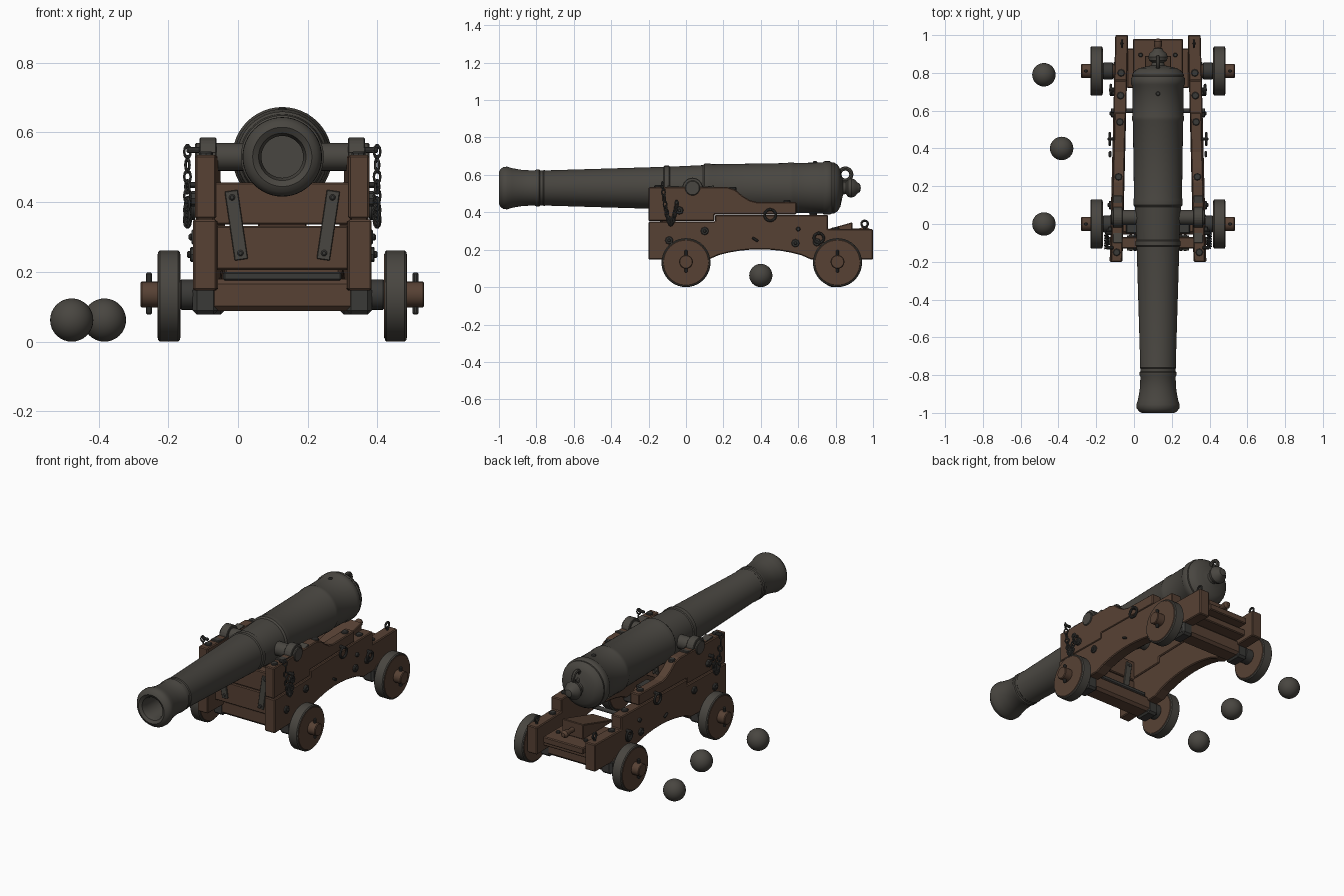
import bpy, bmesh, math
from mathutils import Vector, Matrix

if "Cube" in bpy.data.objects:
    bpy.data.objects.remove(bpy.data.objects["Cube"])

CX = 0.127   # centre line of the gun
BZ = 0.53    # height of the bore
X, Y, Z = Vector((1, 0, 0)), Vector((0, 1, 0)), Vector((0, 0, 1))


def material(name, rgb):
    m = bpy.data.materials.new(name)
    m.use_nodes = True
    m.diffuse_color = (*rgb, 1)
    m.node_tree.nodes["Principled BSDF"].inputs["Base Color"].default_value = (*rgb, 1)
    return m


WOOD = material("brown_wood", (0.095, 0.053, 0.034))
IRON = material("grey_iron", (0.066, 0.061, 0.052))
DARK = material("dark_iron", (0.042, 0.041, 0.038))


def finish(bm, name, mat, smooth=True, bevel=0):
    bmesh.ops.remove_doubles(bm, verts=bm.verts, dist=1e-5)
    bmesh.ops.recalc_face_normals(bm, faces=bm.faces)
    me = bpy.data.meshes.new(name)
    bm.to_mesh(me)
    bm.free()
    me.materials.append(mat)
    if smooth:
        me.polygons.foreach_set("use_smooth", [True] * len(me.polygons))
        me.set_sharp_from_angle(angle=math.radians(35))
    ob = bpy.data.objects.new(name, me)
    bpy.context.collection.objects.link(ob)
    if bevel:
        mod = ob.modifiers.new("soft_edges", "BEVEL")
        mod.width, mod.segments, mod.limit_method = bevel, 1, "ANGLE"
    return ob


def spin(bm, profile, centre, axis, seg=32, closed=False, stretch=None):
    """Revolve (along, radius) pairs around an axis."""
    m = Matrix.Translation(centre) @ axis.to_track_quat("Z", "Y").to_matrix().to_4x4()
    if stretch:
        m = m @ Matrix.Diagonal((*stretch, 1))
    rows = [[bm.verts.new(m @ Vector((r * math.cos(a), r * math.sin(a), t)))
             for a in (math.tau * i / seg for i in range(seg))] for t, r in profile]
    for k in range(len(rows) if closed else len(rows) - 1):
        a, b = rows[k], rows[(k + 1) % len(rows)]
        for i in range(seg):
            j = (i + 1) % seg
            bm.faces.new((a[i], a[j], b[j], b[i]))


def lathe(name, profile, centre, axis, mat, seg=32, closed=False):
    bm = bmesh.new()
    spin(bm, profile, centre, axis, seg, closed)
    return finish(bm, name, mat)


def rod(name, centre, axis, half, r, mat, seg=24, c=0.004):
    return lathe(name, [(-half, 0), (-half, r - c), (c - half, r), (half - c, r),
                        (half, r - c), (half, 0)], centre, axis, mat, seg)


def ball(name, centre, r, mat):
    prof = [(-r * math.cos(math.pi * i / 16), r * math.sin(math.pi * i / 16)) for i in range(17)]
    return lathe(name, prof, centre, Z, mat)


def loop_profile(big, small, n=8):
    return [(small * math.sin(math.tau * i / n), big + small * math.cos(math.tau * i / n))
            for i in range(n)]


def ring(name, centre, axis, big, small, mat=DARK):
    return lathe(name, loop_profile(big, small), centre, axis, mat, 24, True)


def prism(name, outline, x_in, x_out, mat, bevel=0.005):
    """Extrude a (y, z) outline between two x positions given as functions of y."""
    bm = bmesh.new()
    a = [bm.verts.new((x_in(y), y, z)) for y, z in outline]
    b = [bm.verts.new((x_out(y), y, z)) for y, z in outline]
    bm.faces.new(a)
    bm.faces.new(b[::-1])
    for i in range(len(a)):
        j = (i + 1) % len(a)
        bm.faces.new((a[i], b[i], b[j], a[j]))
    return finish(bm, name, mat, False, bevel)


def box(name, xs, ys, zs, mat, bevel=0.005):
    outline = [(ys[0], zs[0]), (ys[1], zs[0]), (ys[1], zs[1]), (ys[0], zs[1])]
    return prism(name, outline, lambda y: xs[0], lambda y: xs[1], mat, bevel)


# Barrel with reinforcing rings and hollow bore
lathe("barrel", [
    (-0.55, 0), (-0.55, 0.06), (-0.96, 0.06), (-0.99, 0.068), (-1, 0.085), (-0.993, 0.1),
    (-0.975, 0.113), (-0.955, 0.114), (-0.93, 0.106), (-0.88, 0.097), (-0.81, 0.093),
    (-0.8, 0.098), (-0.785, 0.098), (-0.78, 0.093), (-0.765, 0.093), (-0.76, 0.097),
    (-0.75, 0.094), (-0.12, 0.113), (-0.115, 0.119), (-0.09, 0.119), (-0.085, 0.114),
    (0.09, 0.122), (0.1, 0.13), (0.13, 0.13), (0.14, 0.127), (0.54, 0.133), (0.55, 0.137),
    (0.57, 0.137), (0.58, 0.134), (0.73, 0.136), (0.74, 0.143), (0.77, 0.143), (0.78, 0.136),
    (0.79, 0.137), (0.81, 0.125), (0.825, 0.1), (0.833, 0.065), (0.84, 0.035), (0.855, 0.032),
    (0.865, 0.047), (0.885, 0.052), (0.905, 0.044), (0.915, 0.03), (0.93, 0.022), (0.935, 0)],
    (CX, 0, BZ), Y, IRON, 48)
ring("breeching_loop", (CX, 0.852, BZ + 0.072), X, 0.032, 0.011, IRON)
rod("trunnions", (CX, 0.035, BZ), X, 0.25, 0.04, IRON)
rod("vent", (CX, 0.69, BZ + 0.135), Z, 0.008, 0.012, DARK, 12)

# Carriage cheek outlines
arch = [(0.12 + 0.055 * i, 0.147 + 0.055 * math.sin(math.pi * i / 10) ** 0.7) for i in range(11)]
lower = [(-0.2, 0.147)] + arch + [(1, 0.147), (1, 0.31), (0.76, 0.31), (0.76, 0.386),
                                  (0.155, 0.386), (0.155, 0.35), (-0.2, 0.35)]
upper = [(-0.2, 0.353), (0.152, 0.353), (0.152, 0.389), (0.59, 0.389), (0.59, 0.455),
         (0.38, 0.455), (0.34, 0.465), (0.3, 0.49), (0.265, 0.52), (0.22, 0.535), (-0.2, 0.535)]
hump = [(0.035 + 0.055 * math.cos(math.pi * i / 12), BZ + 0.055 * math.sin(math.pi * i / 12))
        for i in range(13)]
cap = [(0.15, 0.53), (0.15, 0.545)] + hump + [(-0.1, 0.545), (-0.1, 0.53)]


def outer(y):
    return 0.25 - 0.025 * (y + 0.2)


for side, s in (("right", -1), ("left", 1)):
    def at(off, s=s):
        return CX + s * off

    def span(a, b):
        return sorted((at(a), at(b)))

    prism(side + "_lower_cheek", lower, lambda y: at(outer(y) - 0.062),
          lambda y: at(outer(y) + 0.006), WOOD)
    prism(side + "_upper_cheek", upper, lambda y: at(outer(y) - 0.06),
          lambda y: at(outer(y)), WOOD)
    prism(side + "_trunnion_cap", cap, lambda y: at(0.188), lambda y: at(0.238), IRON, 0.003)

    # Wheels, axle sleeves, pins and clamps
    for end, wy in (("front", 0), ("rear", 0.81)):
        tag = side + "_" + end
        hub = Vector((at(0.325), wy, 0.131))
        rod(tag + "_wheel", hub, X, 0.033, 0.124, WOOD, 40)
        lathe(tag + "_tyre", [(-0.031, 0.118), (-0.031, 0.126), (-0.026, 0.131), (0.026, 0.131),
                              (0.031, 0.126), (0.031, 0.118)], hub, X, IRON, 40, True)
        rod(tag + "_axle_sleeve", (at(0.265), wy, 0.135), X, 0.028, 0.044, DARK)
        rod(tag + "_linchpin", (at(0.382), wy, 0.138), Z, 0.06, 0.009, DARK, 10)
        edge = outer(wy)
        box(tag + "_axle_clamp", span(edge - 0.06, edge + 0.012), (wy - 0.055, wy + 0.055),
            (0.078, 0.16), DARK, 0.012)

    # Bolts on the side and top of the cheek
    for y, z in ((-0.09, 0.25), (-0.035, 0.41), (0.585, 0.235), (0.1, 0.3), (0.7, 0.24)):
        rod(side + "_side_bolt", (at(outer(y) + 0.008), y, z), X, 0.01, 0.022, DARK, 8)
        rod(side + "_bolt_tip", (at(outer(y) + 0.018), y, z), X, 0.008, 0.01, DARK, 8)
    for y, z in ((-0.15, 0.535), (0.25, 0.525), (0.54, 0.455), (0.68, 0.386), (0.8, 0.31)):
        rod(side + "_top_bolt", (at(outer(y) - 0.03), y, z), Z, 0.01, 0.02, DARK, 8)

    # Tackle rings
    for y, z, big in ((0.45, 0.385, 0.03), (0.71, 0.262, 0.026)):
        ring(side + "_tackle_ring", (at(outer(y) + 0.022), y, z), X, big, 0.007)
        rod(side + "_ring_staple", (at(outer(y) + 0.015), y, z + big), X, 0.018, 0.009, DARK, 10)
    ring(side + "_rear_eye", (at(outer(0.955) - 0.03), 0.955, 0.338), X, 0.017, 0.006)
    rod(side + "_eye_stem", (at(outer(0.955) - 0.03), 0.955, 0.315), Z, 0.012, 0.008, DARK, 10)
    rod(side + "_toggle", (at(outer(0.37) + 0.018), 0.37, 0.255), Vector((0, 1, -0.6)),
        0.018, 0.007, DARK, 8)

    # Hanging chain made of alternating links
    bm = bmesh.new()
    links = 18
    for i in range(links):
        t = i / (links - 1)
        y = -0.125 + 0.075 * t
        z = 0.545 - 0.1 * t - 0.58 * t * (1 - t)
        axis = Vector((1, 0.6, 0)) if i % 2 else Vector((-0.6, 1, 0))
        spin(bm, loop_profile(0.011, 0.004, 6), (at(0.272), y, z), axis, 10, True, (1, 1.5, 1))
    finish(bm, side + "_chain", DARK)
    rod(side + "_chain_staple", (at(0.255), -0.125, 0.55), X, 0.02, 0.009, DARK, 10)
    rod(side + "_chain_pin", (at(0.258), -0.05, 0.45), X, 0.02, 0.009, DARK, 10)

    # Slanted iron straps on both faces of the front transom
    for face, y in (("front", -0.134), ("back", -0.066)):
        strap = box(side + "_" + face + "_transom_strap", (-0.019, 0.019), (-0.005, 0.005),
                    (-0.1, 0.1), IRON, 0.002)
        strap.location = (at(0.132), y, 0.334)
        strap.rotation_euler = (0, s * 0.147, 0)
        for d in (-1, 1):
            rod("strap_bolt", (at(0.132 + d * 0.012), y, 0.334 + d * 0.08), Y, 0.01, 0.009, DARK, 10)
    rod(side + "_bed_bolt", (at(0.092), 0.895, 0.262), Z, 0.008, 0.012, DARK, 10)

# Front transom planks
box("upper_transom", (CX - 0.2, CX + 0.2), (-0.13, -0.07), (0.336, 0.457), WOOD)
box("lower_transom", (CX - 0.2, CX + 0.2), (-0.13, -0.07), (0.206, 0.332), WOOD)
box("transom_bar", (CX - 0.17, CX + 0.17), (-0.05, 0.05), (0.175, 0.2), DARK)

# Axletrees
for end, y, half in (("front", 0, 0.21), ("rear", 0.81, 0.19)):
    box(end + "_axletree", (CX - half, CX + half), (y - 0.055, y + 0.055), (0.088, 0.18), WOOD, 0.015)
    rod(end + "_axle", (CX, y, 0.135), X, 0.407, 0.037, WOOD)

# Rear bed, wedge under the breech, and cross rod
box("rear_transom", (CX - 0.165, CX + 0.165), (0.72, 0.93), (0.175, 0.215), WOOD)
box("bed_board", (CX - 0.133, CX + 0.133), (0.68, 0.98), (0.218, 0.257), WOOD)
prism("wedge", [(0.6, 0.257), (0.89, 0.257), (0.89, 0.347), (0.6, 0.265)],
      lambda y: CX - 0.07, lambda y: CX + 0.07, WOOD)
lathe("wedge_handle", [(0, 0.014), (0.04, 0.013), (0.055, 0.02), (0.08, 0.022), (0.095, 0.012),
                       (0.098, 0)], (CX, 0.885, 0.3), Y, WOOD, 16)
rod("cross_rod", (CX, 0.6, 0.31), X, 0.25, 0.012, DARK, 12)

# Cannonballs
for x, y in ((-0.477, 0.79), (-0.383, 0.4), (-0.477, 0)):
    ball("cannonball", (x, y, 0.062), 0.062, IRON)
